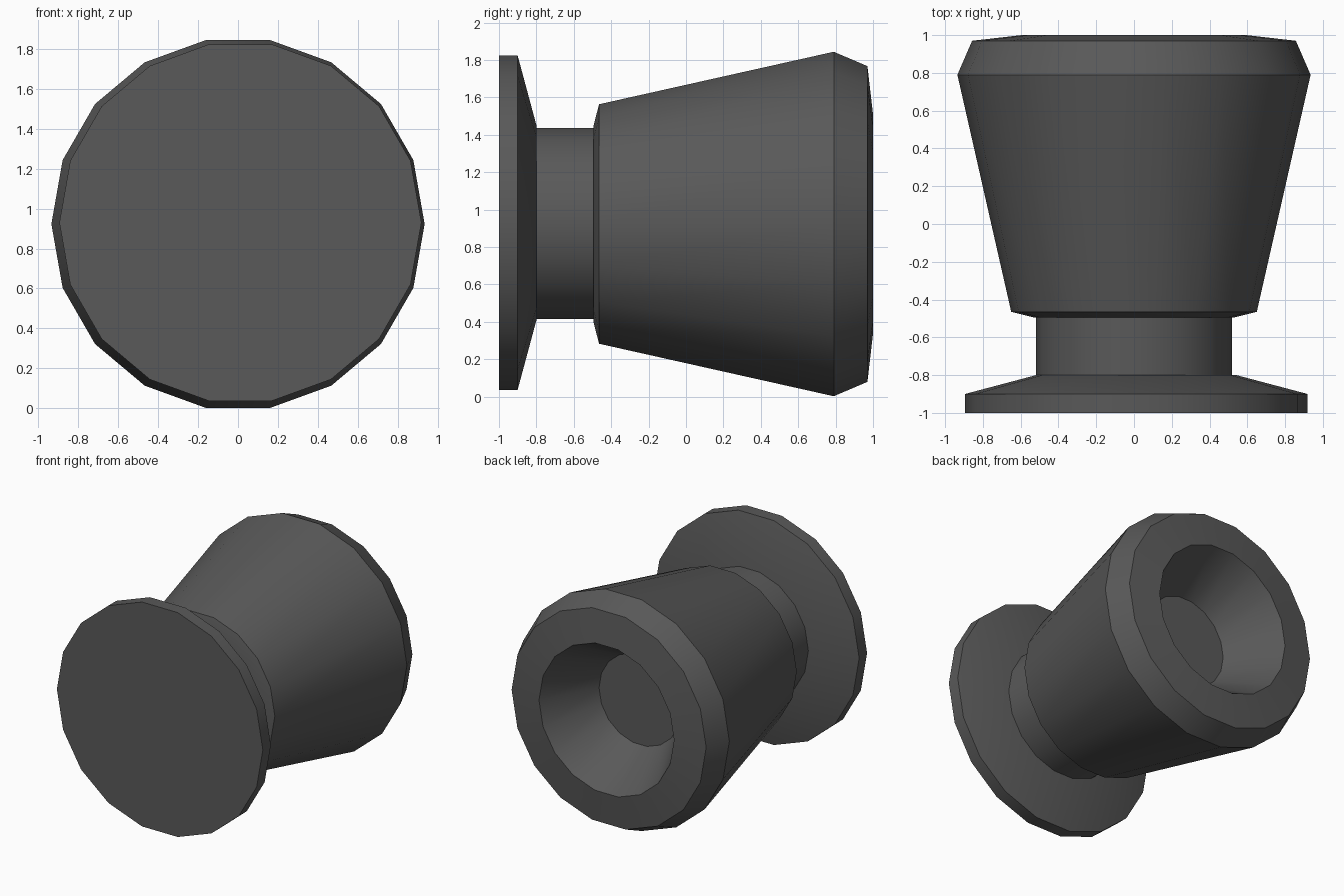
import bpy
import bmesh
from math import cos, sin, radians, tau

cube = bpy.data.objects.get("Cube")
if cube:
    bpy.data.objects.remove(cube, do_unlink=True)

SIDES = 18

grey = bpy.data.materials.new("dark_grey")
grey.use_nodes = True
colour = (0.1, 0.1, 0.1, 1)
grey.diffuse_color = colour
grey.node_tree.nodes["Principled BSDF"].inputs["Base Color"].default_value = colour


def turned(name, profile, cx, cz, cap_start=True, cap_end=True):
    """Revolve (y, radius) points around an axis parallel to y."""
    bm = bmesh.new()
    rings = []
    for y, r in profile:
        angles = [tau * i / SIDES for i in range(SIDES)]
        rings.append([bm.verts.new((cx + r * cos(a), y, cz + r * sin(a))) for a in angles])
    for a, b in zip(rings, rings[1:]):
        for i in range(SIDES):
            j = (i + 1) % SIDES
            bm.faces.new((a[i], b[i], b[j], a[j]))
    if cap_start:
        bm.faces.new(rings[0])
    if cap_end:
        bm.faces.new(rings[-1][::-1])
    bmesh.ops.recalc_face_normals(bm, faces=bm.faces)
    mesh = bpy.data.meshes.new(name)
    bm.to_mesh(mesh)
    bm.free()
    mesh.materials.append(grey)
    obj = bpy.data.objects.new(name, mesh)
    bpy.context.collection.objects.link(obj)
    bpy.ops.object.select_all(action="DESELECT")
    obj.select_set(True)
    bpy.context.view_layer.objects.active = obj
    bpy.ops.object.shade_smooth_by_angle(angle=radians(25))
    return obj


# Flat disc with a sloped back, set slightly off the main axis
turned("front_disc", [(-1, 0.907), (-0.9, 0.907), (-0.8, 0.53)], 0.012, 0.93)

# Straight neck joining the disc to the body
turned("neck", [(-0.81, 0.518), (-0.48, 0.518)], 0, 0.925, False, False)

# Flared body with a bevelled rim and a tapered recess in the back
body_profile = [
    (-0.495, 0.53), (-0.465, 0.65), (0.79, 0.935), (0.97, 0.857),
    (1.0, 0.595), (0.58, 0.36),
]
turned("flared_body", body_profile, 0, 0.923)
